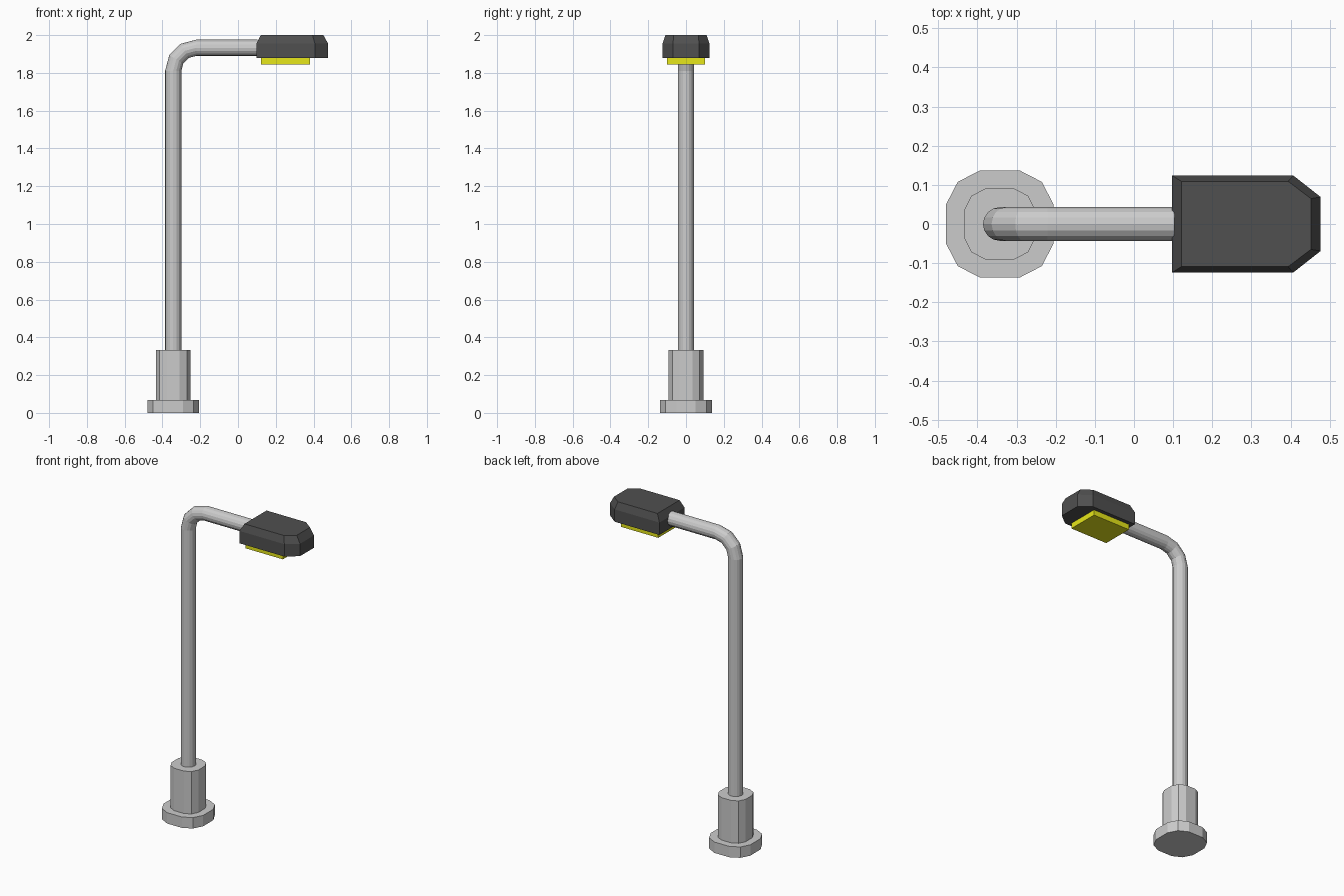
import bpy, bmesh
from math import sin, cos, pi

if "Cube" in bpy.data.objects:
    bpy.data.objects.remove(bpy.data.objects["Cube"])

POLE_X = -0.343
STEEL = (0.56, 0.56, 0.56, 1)


def loft(name, rings, color):
    """Skin a list of equal-length point rings and cap both ends (flat faces)."""
    bm = bmesh.new()
    loops = [[bm.verts.new(p) for p in ring] for ring in rings]
    for a, b in zip(loops, loops[1:]):
        for i in range(len(a)):
            j = (i + 1) % len(a)
            bm.faces.new((a[i], a[j], b[j], b[i]))
    bm.faces.new(loops[0])
    bm.faces.new(loops[-1])
    bmesh.ops.recalc_face_normals(bm, faces=bm.faces)
    mesh = bpy.data.meshes.new(name)
    bm.to_mesh(mesh)
    bm.free()
    obj = bpy.data.objects.new(name, mesh)
    bpy.context.collection.objects.link(obj)
    mat = bpy.data.materials.new(name + "_color")
    mat.diffuse_color = color
    mat.use_nodes = True
    mat.node_tree.nodes["Principled BSDF"].inputs["Base Color"].default_value = mat.diffuse_color
    mesh.materials.append(mat)
    return obj


# Stepped base: a twelve-sided softened square, flange below and column above
quarter = [(1, 0.37), (0.785, 0.785), (0.37, 1)]
outline = []
for k in range(4):
    for x, y in quarter:
        for _ in range(k):
            x, y = -y, x
        outline.append((x, y))


def base_ring(r, z):
    return [(POLE_X + r * x, r * y, z) for x, y in outline]


loft("base", [base_ring(0.137, 0), base_ring(0.137, 0.068),
              base_ring(0.092, 0.068), base_ring(0.092, 0.333)], STEEL)

# Pole: straight shaft, three-segment bend, horizontal arm
BEND, R, SIDES = 0.122, 0.043, 16
BX, BZ = POLE_X + BEND, 1.811


def pole_ring(x, z, a):
    ring = []
    for i in range(SIDES):
        t = 2 * pi * i / SIDES
        ring.append((x - R * cos(t) * cos(a), R * sin(t), z + R * cos(t) * sin(a)))
    return ring


stations = [(POLE_X, 0.33, 0)]
for i in range(4):
    a = i * pi / 6
    stations.append((BX - BEND * cos(a), BZ + BEND * sin(a), a))
stations.append((0.103, BZ + BEND, pi / 2))
loft("pole", [pole_ring(*s) for s in stations], STEEL)


# Lamp head: tapered nose with a chamfered top rim
def head_ring(back, side, shoulder, nose, nose_side, z):
    half = [(back, side), (shoulder, side), (nose, nose_side)]
    pts = half + [(x, -y) for x, y in reversed(half)]
    return [(x, y, z) for x, y in pts]


lower = (0.097, 0.124, 0.407, 0.477, 0.069)
loft("lamp_head", [head_ring(*lower, 1.878), head_ring(*lower, 1.955),
                   head_ring(0.121, 0.109, 0.394, 0.452, 0.065, 2.0)],
     (0.08, 0.08, 0.08, 1))


# Yellow light panel under the head
def panel_ring(z):
    return [(0.122, -0.1, z), (0.38, -0.1, z), (0.38, 0.1, z), (0.122, 0.1, z)]


loft("light_panel", [panel_ring(1.844), panel_ring(1.88)], (0.8, 0.8, 0.01, 1))
